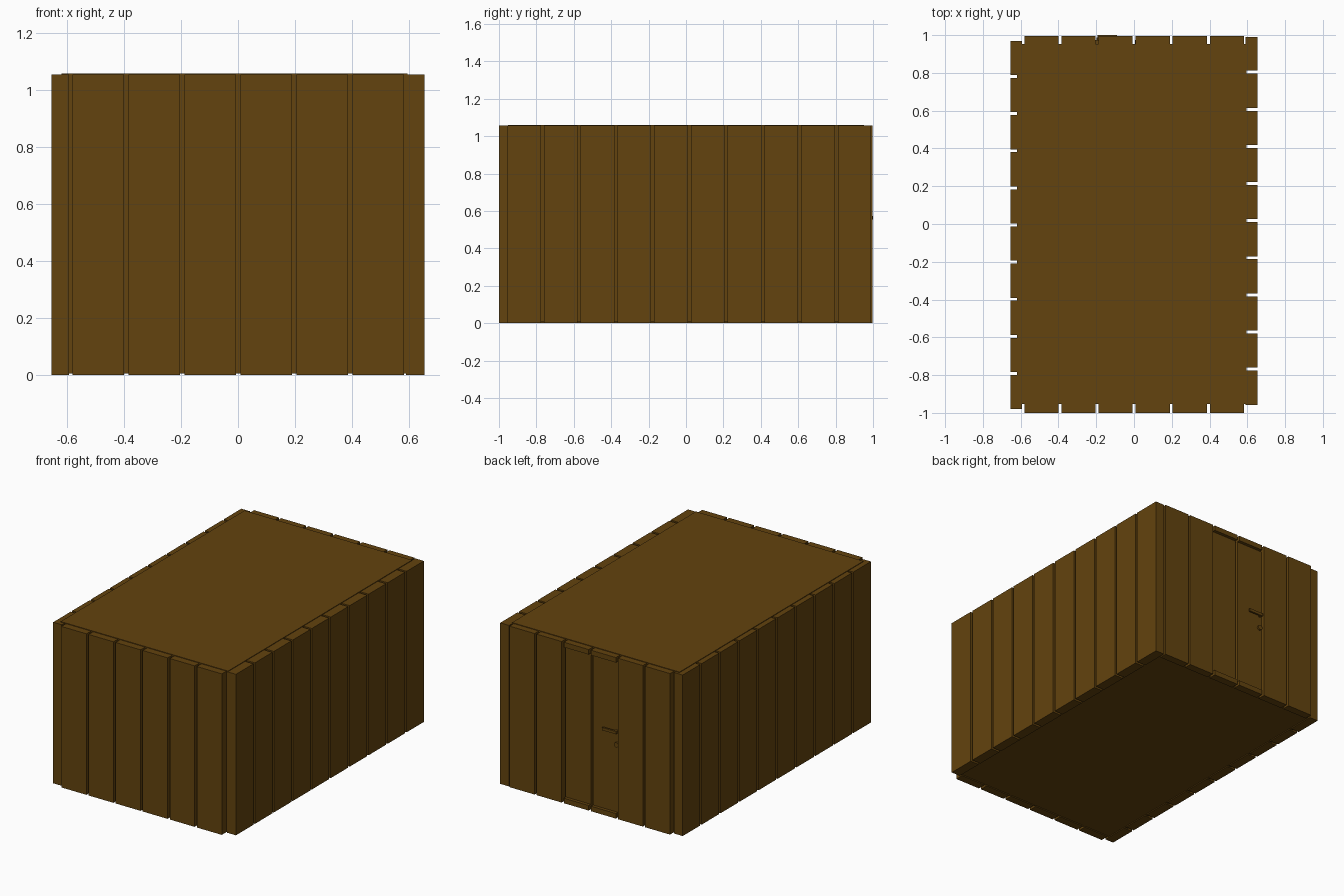
import bpy

if "Cube" in bpy.data.objects:
    bpy.data.objects.remove(bpy.data.objects["Cube"])

brown = bpy.data.materials.new("dark_brown_wood")
brown.diffuse_color = (0.125, 0.056, 0.0044, 1)
brown.use_nodes = True
brown.node_tree.nodes["Principled BSDF"].inputs["Base Color"].default_value = brown.diffuse_color


def box(name, x0, x1, y0, y1, z0, z1):
    bpy.ops.mesh.primitive_cube_add(size=1, location=((x0 + x1) / 2, (y0 + y1) / 2, (z0 + z1) / 2))
    ob = bpy.context.object
    ob.name = name
    ob.scale = (x1 - x0, y1 - y0, z1 - z0)
    bpy.ops.object.transform_apply(location=False, rotation=False, scale=True)
    ob.data.materials.append(brown)
    return ob


H = 1.056          # plank height
STEP = 0.1965      # plank spacing
GAP = 0.0155       # gap between planks

# Inner shell, with a shallower niche behind the door
box("inner_shell", -0.62, 0.595, -0.953, 0.953, 0.006, 1.06)

# Front and back planks
for i in range(6):
    x0 = -0.581 + i * STEP
    x1 = x0 + STEP - GAP
    box("front_plank", x0, x1, -1.0, -0.945, 0, H)
    if i in (2, 3):
        # Short pieces above and below the doorway
        box("door_header", x0, x1, 0.945, 0.996, H - 0.033, H)
        box("door_sill", x0, x1, 0.945, 0.996, 0, 0.033)
    else:
        box("back_plank", x0, x1, 0.945, 0.996, 0, H)

# Side planks (the two sides are slightly staggered)
for i in range(10):
    y = -0.98 + i * STEP
    box("left_plank", -0.655, -0.593, y, min(y + STEP - GAP, 0.97), 0, H)
    y = -0.957 + i * STEP
    box("right_plank", 0.591, 0.655, y, min(y + STEP - GAP, 0.99), 0, H)

# Recessed door leaves
box("door_leaf_left", -0.206, -0.008, 0.945, 0.975, 0.033, H - 0.033)
box("door_leaf_right", 0.006, 0.19, 0.945, 0.975, 0.033, H - 0.033)

# Lever handle and lock
box("handle_stem", -0.192, -0.176, 0.97, 0.992, 0.556, 0.572)
box("handle_lever", -0.192, -0.09, 0.988, 1.0, 0.555, 0.573)
bpy.ops.mesh.primitive_cylinder_add(vertices=12, radius=0.016, depth=0.02,
                                    location=(-0.183, 0.977, 0.478), rotation=(1.5708, 0, 0))
lock = bpy.context.object
lock.name = "door_lock"
lock.data.materials.append(brown)
